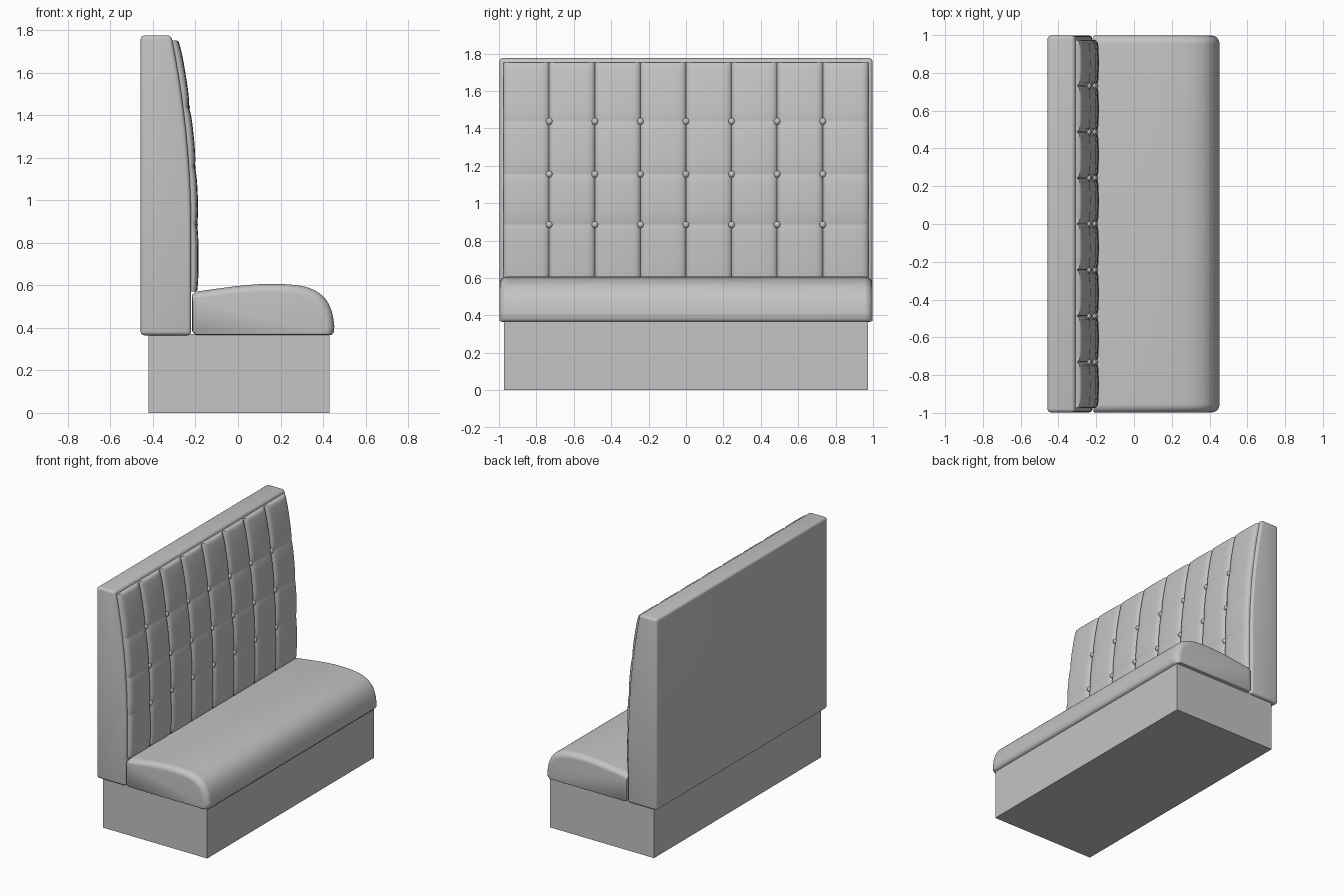
import bpy, bmesh, math

if "Cube" in bpy.data.objects:
    bpy.data.objects.remove(bpy.data.objects["Cube"])

mat = bpy.data.materials.new("grey upholstery")
mat.diffuse_color = (0.55, 0.55, 0.55, 1)
mat.use_nodes = True
mat.node_tree.nodes["Principled BSDF"].inputs["Base Color"].default_value = mat.diffuse_color


def finish(bm, name, smooth=True, angle=40):
    bmesh.ops.recalc_face_normals(bm, faces=bm.faces)
    me = bpy.data.meshes.new(name)
    bm.to_mesh(me)
    bm.free()
    ob = bpy.data.objects.new(name, me)
    bpy.context.collection.objects.link(ob)
    me.materials.append(mat)
    if smooth:
        bpy.ops.object.select_all(action='DESELECT')
        ob.select_set(True)
        bpy.context.view_layer.objects.active = ob
        bpy.ops.object.shade_smooth_by_angle(angle=math.radians(angle))
    return ob


def loft(bm, rings):
    """Closed rings of points joined into a capped solid."""
    vs = [[bm.verts.new(p) for p in r] for r in rings]
    n = len(vs[0])
    for a, b in zip(vs, vs[1:]):
        for i in range(n):
            j = (i + 1) % n
            bm.faces.new((a[i], a[j], b[j], b[i]))
    bm.faces.new(vs[0])
    bm.faces.new(vs[-1])


def back_x(z):
    """Front face of the backrest: upright, then leaning back."""
    return -0.22 - 0.109 * max(0, z - 0.85) ** 2


# plinth
bm = bmesh.new()
bmesh.ops.create_cube(bm, size=1)
for v in bm.verts:
    v.co = (0.005 + v.co.x * 0.85, v.co.y * 1.945, 0.185 + v.co.z * 0.37)
finish(bm, "plinth", smooth=False)

# backrest: curved profile swept across the width
zs = [0.365, 0.85] + [0.85 + 0.925 * i / 10 for i in range(1, 11)]
prof = [(back_x(z), z) for z in zs] + [(-0.458, 1.775), (-0.458, 0.365)]
bm = bmesh.new()
loft(bm, [[(x, y, z) for x, z in prof] for y in (-0.997, 0.997)])
bmesh.ops.recalc_face_normals(bm, faces=bm.faces)
sharp = [e for e in bm.edges if e.calc_face_angle(0) > 0.6]
bmesh.ops.bevel(bm, geom=sharp, offset=0.018, segments=4, profile=0.5, affect='EDGES')
finish(bm, "backrest")

# seat cushion: domed profile, ends rounded over
key = [(-0.216, 0.385), (-0.216, 0.555), (-0.20, 0.570), (-0.10, 0.584), (0.02, 0.599),
       (0.14, 0.607), (0.24, 0.604), (0.32, 0.592), (0.38, 0.565), (0.42, 0.524),
       (0.443, 0.47), (0.453, 0.41), (0.452, 0.38), (0.44, 0.366), (-0.20, 0.366)]


def spline(pts, lo, hi, steps):
    """Smooth curve through pts[lo..hi]; the other points are kept."""
    out = pts[:lo]
    for i in range(lo, hi):
        p0, p1, p2, p3 = pts[max(i - 1, lo)], pts[i], pts[i + 1], pts[min(i + 2, hi)]
        for s in range(steps):
            t = s / steps
            out.append(tuple(0.5 * (2 * b + (c - a) * t + (2 * a - 5 * b + 4 * c - d) * t * t
                                    + (3 * b - a - 3 * c + d) * t ** 3)
                             for a, b, c, d in zip(p0, p1, p2, p3)))
    return out + pts[hi:]


seat = spline(key, 2, 11, 4)
ends = []
for k in range(9):
    a = math.pi / 2 * k / 8
    ends.append((-0.997 + 0.045 * (1 - math.sin(a)), 0.04 * (1 - math.cos(a))))
ends = [(-0.997 + 0.045 * (1 - math.cos(math.pi / 2 * k / 8)),
         0.04 * (1 - math.sin(math.pi / 2 * k / 8))) for k in range(9)]
ends += [(-y, d) for y, d in reversed(ends)]
bm = bmesh.new()
loft(bm, [[(-0.15 + (x + 0.15) * (1 - d / 0.6), y, 0.39 + (z - 0.39) * (1 - d / 0.22))
           for x, z in seat] for y, d in ends])
finish(bm, "seat_cushion", angle=50)

# tufted panel: 8 x 4 pillows with deep vertical seams and soft creases
HALF, COLS, SEG = 0.975, 8, 12
W = 2 * HALF / COLS
rows = [0.57, 0.885, 1.155, 1.437, 1.752]
steps = [-math.cos(math.pi * i / SEG) for i in range(SEG + 1)]
ys = [(-HALF + W * (c + (s + 1) / 2), abs(s)) for c in range(COLS) for s in steps[:-1]] + [(HALF, 1)]
zz = [(a + (b - a) * (s + 1) / 2, abs(s)) for a, b in zip(rows, rows[1:]) for s in steps[:-1]]
zz.append((rows[-1], 1))
bm = bmesh.new()
grid = []
for z, b in zz:
    line = []
    for y, a in ys:
        h = 0.034 - 0.018 * a ** 14 - 0.004 * a * a - 0.007 * b ** 4
        if z in (rows[0], rows[-1]):
            h = min(h, 0.02)
        line.append(bm.verts.new((back_x(z) + h, y, z)))
    grid.append(line)
for p, q in zip(grid, grid[1:]):
    for i in range(len(p) - 1):
        bm.faces.new((p[i], p[i + 1], q[i + 1], q[i]))
rim = [e for e in bm.edges if e.is_boundary]
new = bmesh.ops.extrude_edge_only(bm, edges=rim)["geom"]
for v in new:
    if isinstance(v, bmesh.types.BMVert):
        v.co.x = back_x(v.co.z) - 0.01
finish(bm, "tufted_panel", angle=45)

# buttons at the seam crossings
bm = bmesh.new()
for z in rows[1:-1]:
    for c in range(1, COLS):
        vs = bmesh.ops.create_uvsphere(bm, u_segments=16, v_segments=10, radius=0.018)["verts"]
        for v in vs:
            v.co.x = v.co.x * 0.8 + back_x(z) + 0.017
            v.co.y += -HALF + W * c
            v.co.z += z
finish(bm, "buttons", angle=60)
